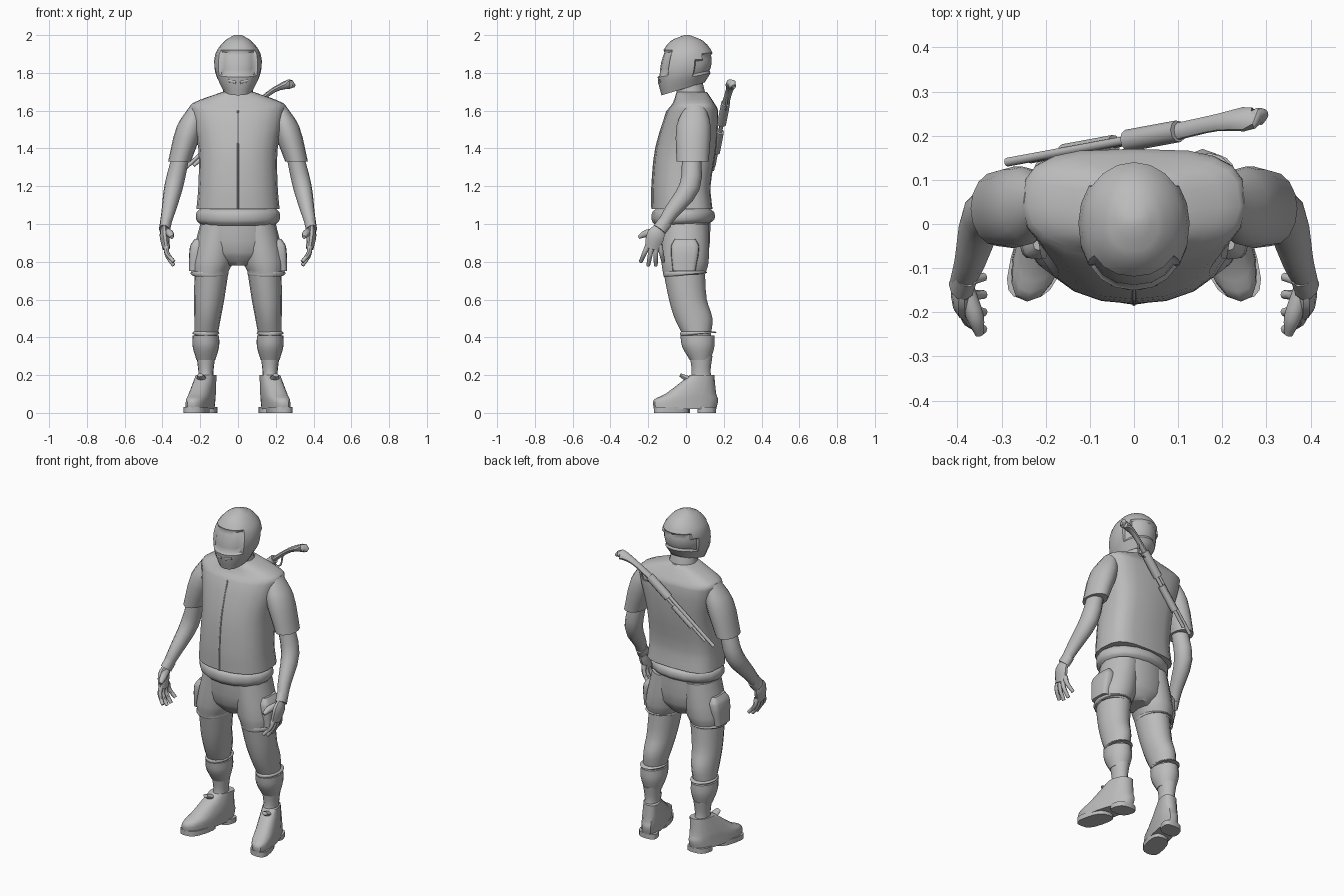
import bpy, bmesh, math
from mathutils import Vector

if "Cube" in bpy.data.objects:
    bpy.data.objects.remove(bpy.data.objects["Cube"])

grey = bpy.data.materials.new("matte grey")
grey.use_nodes = True
grey.diffuse_color = (.5, .5, .5, 1)
grey.node_tree.nodes["Principled BSDF"].inputs["Base Color"].default_value = grey.diffuse_color


def smooth_keys(keys, params, steps=3):
    """Pass a smooth curve through key sections, spaced by their parameters."""
    keys = [Vector(key) for key in keys]
    last = len(keys) - 1
    slopes = []
    for i in range(last + 1):
        before, after = max(i - 1, 0), min(i + 1, last)
        slopes.append((keys[after] - keys[before]) / (params[after] - params[before]))
    result = []
    for i in range(last):
        span = params[i + 1] - params[i]
        for step in range(steps):
            t = step / steps
            ease = t * t * (3 - 2 * t)
            result.append(keys[i].lerp(keys[i + 1], ease)
                          + slopes[i] * span * t * (1 - t) ** 2
                          - slopes[i + 1] * span * t * t * (1 - t))
    return result + [keys[last]]


def skin(name, rings, mirror=False, edit=None):
    """Bridge equal rings of points, cap both ends and make a smooth object."""
    bm = bmesh.new()
    rows = [[bm.verts.new(point) for point in ring] for ring in rings]
    count = len(rows[0])
    for low, high in zip(rows, rows[1:]):
        for i in range(count):
            j = (i + 1) % count
            bm.faces.new((low[i], low[j], high[j], high[i]))
    bm.faces.new(rows[0][::-1])
    bm.faces.new(rows[-1])
    bmesh.ops.recalc_face_normals(bm, faces=bm.faces)
    if edit:
        edit(bm)
    mesh = bpy.data.meshes.new(name)
    bm.to_mesh(mesh)
    bm.free()
    mesh.materials.append(grey)
    for polygon in mesh.polygons:
        polygon.use_smooth = True
    mesh.set_sharp_from_angle(angle=math.radians(45))
    part = bpy.data.objects.new(name, mesh)
    bpy.context.scene.collection.objects.link(part)
    if mirror:
        part.modifiers.new("mirror", "MIRROR")


def loft(name, keys, bottom_x=0, top_x=0, sides=16, front_round=1, back_round=1,
         splay=0, tilt=0, edit=None):
    """Level sections: height, half width, front, back. Off-centre parts are mirrored."""
    sections = smooth_keys(keys, [key[0] for key in keys])
    floor, height = keys[0][0], keys[-1][0] - keys[0][0]
    rings = []
    for z, half, front, back in sections:
        rise = (z - floor) / height
        x = bottom_x + (top_x - bottom_x) * rise
        ring = []
        for i in range(sides):
            angle = math.tau * i / sides
            c, s = math.cos(angle), math.sin(angle)
            power = back_round if s > 0 else front_round
            across = math.copysign(abs(c) ** power, c) * half
            y = (front + back) / 2 + math.copysign(abs(s) ** power, s) * (back - front) / 2
            ring.append((x + across - splay * y, y, z + tilt * y * (1 - rise) ** 2))
        rings.append(ring)
    skin(name, rings, bottom_x > 0, edit)


def band(name, z, height, half, front, back, x=0, tilt=0):
    """A rounded strap around a limb or the waist."""
    rim = height / 4
    rows = [(z, rim), (z + rim, 0), (z + height - rim, 0), (z + height, rim)]
    loft(name, [(level, half - cut, front + cut, back - cut) for level, cut in rows],
         x, x, tilt=tilt)


def tube(name, keys, mirror=False, sides=10, flat=1):
    """Round sections along a path of x, y, z, radius; flat squeezes them sideways."""
    sections = smooth_keys(keys, range(len(keys)))
    centres = [section.to_3d() for section in sections]
    rings = []
    for i, (centre, section) in enumerate(zip(centres, sections)):
        along = (centres[min(i + 1, len(centres) - 1)] - centres[max(i - 1, 0)]).normalized()
        side = Vector((1, 0, 0))
        side = (side - along * side.dot(along)).normalized()
        up = along.cross(side)
        angles = [math.tau * k / sides for k in range(sides)]
        rings.append([centre + (side * math.cos(a) * flat + up * math.sin(a)) * section[3]
                      for a in angles])
    skin(name, rings, mirror)


# Helmet with a recessed visor and a recessed rear panel
def helmet_recesses(bm):
    for direction in (-1, 1):
        faces = [face for face in bm.faces if face.normal.y * direction > .4
                 and 1.79 < face.calc_center_median().z < 1.91]
        bmesh.ops.inset_region(bm, faces=faces, thickness=.01, depth=-.01)


loft("helmet", [(1.72, .08, -.13, .1), (1.8, .12, -.15, .14), (1.9, .12, -.13, .14),
                (1.97, .07, -.08, .09), (2, .02, -.01, .02)],
     sides=20, front_round=.9, tilt=.3, edit=helmet_recesses)
tube("chin_vent", [(.01, -.14, 1.75, .01), (.05, -.13, 1.76, .01)], True)
loft("neck", [(1.6, .1, -.06, .12), (1.7, .08, -.05, .1), (1.78, .07, -.08, .08)])

# Vest, its centre seam and the shirt hem under it
vest = [(1.08, .22, -.18, .14), (1.2, .21, -.18, .13), (1.4, .21, -.16, .16),
        (1.6, .25, -.1, .17), (1.64, .24, -.07, .15), (1.7, .08, -.05, .11)]
loft("vest", vest, sides=20, front_round=.9, back_round=.6)
tube("vest_seam", [(0, front, z, .004) for z, half, front, back in vest[:4]])
band("shirt_hem", 1, .08, .22, -.18, .15, tilt=.05)

# Short sleeves and bare arms
loft("sleeve", [(1.33, .06, -.05, .12), (1.52, .07, -.05, .13), (1.63, .03, 0, .1)],
     bottom_x=.31, top_x=.22)
tube("arm", [(.3, .03, 1.37, .05), (.34, .02, 1.2, .055), (.37, -.08, 1.06, .04),
             (.39, -.13, .98, .03)], True, sides=12, flat=.9)

# Gloved hands: cuff, palm, thumb and four fanned fingers
tube("glove_cuff", [(.38, -.11, 1.01, .04), (.39, -.14, .97, .04)], True, flat=.75)
tube("palm", [(.39, -.13, .98, .03), (.39, -.16, .94, .05), (.38, -.18, .87, .04)],
     True, flat=.5)
tube("thumb", [(.38, -.15, .96, .02), (.36, -.21, .95, .02), (.35, -.25, .93, .01)], True)
for i, finger in enumerate(("index", "middle", "ring", "little")):
    knuckle = Vector((.38, -.2 + i * .02, .89, .015))
    tip = Vector((.34, -.24 + i * .04, .77 + abs(i - 1.5) * .02, .01))
    bend = (knuckle + tip) / 2 + Vector((.015, 0, 0, 0))
    tube(finger + "_finger", [knuckle, bend, tip], True, sides=8)

# Shorts with hems and side pockets
loft("shorts_hips", [(.78, .07, -.08, .08), (.85, .19, -.13, .12), (1.03, .2, -.15, .13)])
loft("shorts_leg", [(.73, .09, -.12, .1), (.8, .11, -.13, .12), (1, .1, -.13, .12)],
     bottom_x=.15, top_x=.1)
band("shorts_hem", .73, .02, .1, -.12, .11, x=.15, tilt=.1)
loft("side_pocket", [(.75, .03, -.07, .05), (.88, .04, -.08, .07), (.92, .02, -.06, .05)],
     bottom_x=.23, top_x=.21, front_round=.5, back_round=.5)

# Trouser legs, shin guards and ankles
loft("trouser_leg", [(.4, .06, -.01, .13), (.5, .07, -.06, .14), (.6, .08, -.09, .11),
                     (.75, .09, -.12, .1)], bottom_x=.17, top_x=.14)
loft("shin_guard", [(.28, .05, .02, .13), (.35, .07, -.02, .15), (.41, .07, -.03, .15)],
     bottom_x=.17, top_x=.17)
band("knee_strap", .41, .02, .07, -.03, .16, x=.17, tilt=.1)
loft("ankle", [(.17, .04, .02, .14), (.22, .04, .03, .13), (.3, .05, .02, .14)],
     bottom_x=.17, top_x=.17)

# Boots turned slightly outward, with separate heel and toe treads
loft("boot", [(.02, .06, -.17, .16), (.07, .06, -.17, .17), (.1, .06, -.11, .16),
              (.2, .05, .02, .15)],
     bottom_x=.2, top_x=.19, front_round=.8, back_round=.8, splay=.25)
for tread, front, back in (("heel", .06, .16), ("toe", -.17, .02)):
    loft(tread + "_tread", [(0, .06, front, back), (.03, .06, front, back)],
         bottom_x=.2, top_x=.2, front_round=.7, back_round=.7, splay=.25)
tube("boot_tongue", [(.19, .03, .17, .02), (.2, -.03, .2, .01)], True, flat=1.6)

# Slung long gun across the back: barrel, magazine tube, pump, receiver and grip
muzzle, breech = Vector((-.28, .14, 1.28)), Vector((.1, .21, 1.64))
below = Vector((.7, 0, -.7))
for part, start, end, radius, drop in (("barrel", 0, .8, .01, -.01), ("magazine", .1, .8, .01, .01),
                                       ("pump", .3, .6, .02, .01), ("receiver", .7, 1, .025, 0)):
    ends = [muzzle.lerp(breech, t) + below * drop for t in (start, end)]
    tube("gun_" + part, [(*point, radius) for point in ends])
tube("gun_grip", [(*breech, .02), (.19, .23, 1.71, .02), (.27, .24, 1.74, .03),
                  (.3, .25, 1.73, .01)], flat=.7)
tube("trigger_guard", [(.09, .21, 1.61, .005), (.14, .21, 1.61, .005), (.15, .22, 1.68, .005)])
